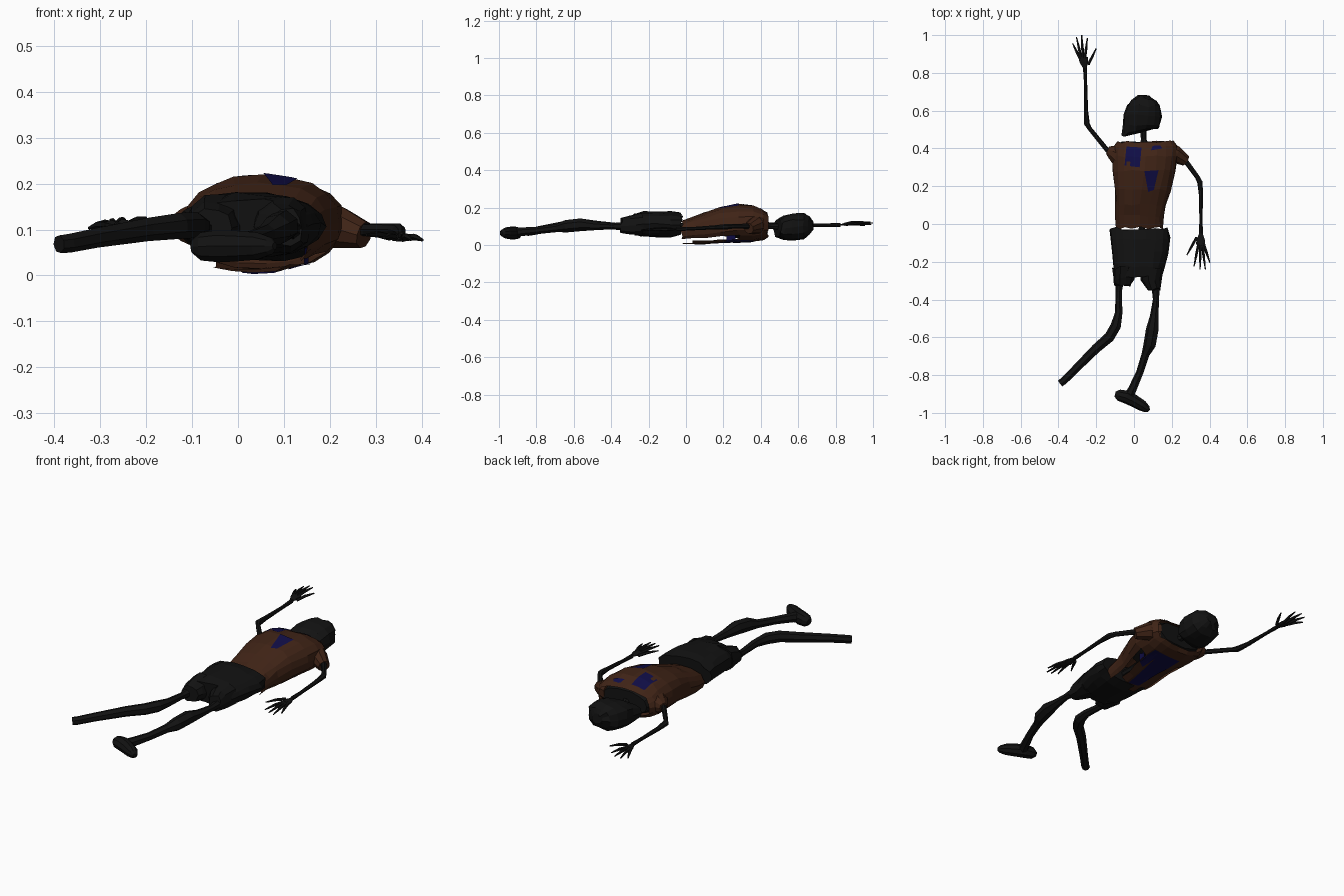
import bpy, math, random
from mathutils import Vector
from mathutils.bvhtree import BVHTree

random.seed(4)


def material(name, rgb):
    m = bpy.data.materials.new(name)
    m.diffuse_color = (*rgb, 1)
    return m


DARK = material("charred", (0.006, 0.006, 0.006))
BROWN = material("brown_cloth", (0.05, 0.017, 0.008))
BLUE = material("blue_cloth", (0.005, 0.004, 0.06))


def build(name, verts, faces, mat):
    me = bpy.data.meshes.new(name)
    me.from_pydata(verts, [], faces)
    me.materials.append(mat)
    ob = bpy.data.objects.new(name, me)
    bpy.context.collection.objects.link(ob)
    return ob


def skin(rings, n):
    return [(r * n + i, r * n + (i + 1) % n, (r + 1) * n + (i + 1) % n, (r + 1) * n + i)
            for r in range(rings - 1) for i in range(n)]


def loft(name, sections, mat, n=16, jitter=0.003, caps=True, tilt=0.0, keep=None):
    """Rings across y: (y, centre x, centre z, half width, half height)."""
    verts = []
    for k, (y, cx, cz, rx, rz) in enumerate(sections):
        for i in range(n):
            a = math.tau * i / n
            c, s = math.cos(a), math.sin(a)
            x = rx * math.copysign(abs(c) ** 0.85, c)
            z = rz * math.copysign(abs(s) ** 0.85, s)
            j = [random.uniform(-jitter, jitter) for _ in range(3)]
            verts.append((cx + x + j[0], y + j[1] * 2 + (tilt * x if k == 0 else 0), cz + z + j[2]))
    faces = skin(len(sections), n)
    if keep:
        faces = [f for q, f in enumerate(faces) if keep(q // n, q % n)]
    if caps:
        faces += [tuple(range(n))[::-1], tuple(range(len(verts) - n, len(verts)))]
    return build(name, verts, faces, mat)


def tube(name, path, mat=DARK, n=7, flat=1.0):
    """Limb along points (x, y, z, radius)."""
    pts = [Vector(p[:3]) for p in path]
    verts = []
    for i, p in enumerate(pts):
        t = (pts[min(i + 1, len(pts) - 1)] - pts[max(i - 1, 0)]).normalized()
        u = t.cross(Vector((0, 0, 1))).normalized()
        w = u.cross(t)
        for k in range(n):
            a = math.tau * k / n
            verts.append(p + path[i][3] * (math.cos(a) * u + flat * math.sin(a) * w))
    faces = skin(len(pts), n) + [tuple(range(n))[::-1], tuple(range(len(verts) - n, len(verts)))]
    return build(name, verts, faces, mat)


# Torn shirt, open at hem, collar and along the lower sides
shirt_sections = [(-0.02, 0.03, 0.07, 0.125, 0.06), (0.04, 0.03, 0.08, 0.13, 0.071),
                  (0.10, 0.035, 0.092, 0.135, 0.083), (0.18, 0.045, 0.107, 0.147, 0.096),
                  (0.28, 0.053, 0.115, 0.168, 0.102), (0.36, 0.058, 0.113, 0.172, 0.098),
                  (0.41, 0.06, 0.108, 0.17, 0.083), (0.435, 0.06, 0.107, 0.15, 0.066)]


def shirt_keep(row, i):
    s = math.sin(math.tau * (i + 0.5) / 20)
    side_gap = row < 4 and -0.8 < s < -0.5
    hem_tear = row < 1 and s < -0.8 and i != 14
    return not (side_gap or hem_tear)


shirt = loft("shirt", shirt_sections, BROWN, 20, 0.004, False, keep=shirt_keep)
tube("right_sleeve", [(0.17, 0.38, 0.11, 0.06), (0.22, 0.37, 0.105, 0.047),
                      (0.275, 0.335, 0.088, 0.03)], BROWN, 9)
tube("left_sleeve", [(-0.07, 0.35, 0.11, 0.06), (-0.115, 0.38, 0.11, 0.04),
                     (-0.14, 0.39, 0.11, 0.022)], BROWN, 9)

# Blue scraps laid on the shirt surface
tree = BVHTree.FromPolygons([v.co for v in shirt.data.vertices],
                            [tuple(p.vertices) for p in shirt.data.polygons])


def patch(name, corners, top=True, n=6):
    a, b, c, d = [Vector(p) for p in corners]
    verts, sign = [], 1 if top else -1
    for j in range(n + 1):
        for i in range(n + 1):
            u, v = i / n, j / n
            q = a.lerp(b, u).lerp(d.lerp(c, u), v)
            hit = tree.ray_cast(Vector((q.x, q.y, sign)), Vector((0, 0, -sign)))[0]
            z = hit.z if hit and abs(hit.z - 0.1) > 0.04 else (0.19 if top else 0.025)
            verts.append((q.x, q.y, z + sign * 0.003))
    m = n + 1
    build(name, verts, [(j * m + i, j * m + i + 1, (j + 1) * m + i + 1, (j + 1) * m + i)
                        for j in range(n) for i in range(n)], BLUE)


patch("upper_back_patch", [(-0.05, 0.31), (0.03, 0.3), (0.04, 0.405), (-0.04, 0.41)])
patch("middle_back_patch", [(0.075, 0.17), (0.105, 0.18), (0.13, 0.285), (0.055, 0.28)])
patch("collar_patch", [(0.09, 0.39), (0.15, 0.4), (0.14, 0.415), (0.1, 0.415)])
patch("chest_strip", [(0.01, 0.05), (0.07, 0.04), (0.12, 0.36), (0.0, 0.36)], False)
patch("chest_side_patch", [(0.11, 0.2), (0.15, 0.22), (0.16, 0.36), (0.11, 0.36)], False)

# Body inside the shirt
loft("ribcage", [(0.14, 0.045, 0.11, 0.08, 0.05), (0.24, 0.05, 0.115, 0.13, 0.075),
                 (0.36, 0.058, 0.112, 0.15, 0.08), (0.432, 0.06, 0.107, 0.13, 0.055)], DARK, 14)
tube("spine", [(0.04, -0.06, 0.1, 0.018), (0.042, 0.05, 0.1, 0.016), (0.045, 0.18, 0.11, 0.018)])
tube("neck", [(0.055, 0.41, 0.105, 0.026), (0.05, 0.45, 0.1, 0.015), (0.047, 0.53, 0.097, 0.02)])
loft("head", [(0.49, 0.035, 0.09, 0.1, 0.048), (0.525, 0.04, 0.092, 0.1, 0.066),
              (0.575, 0.045, 0.097, 0.1, 0.075), (0.625, 0.05, 0.1, 0.09, 0.07),
              (0.655, 0.053, 0.102, 0.065, 0.05), (0.676, 0.053, 0.105, 0.03, 0.025)],
     DARK, 14, 0.004, tilt=0.22)

# Ragged shorts
loft("shorts", [(-0.025, 0.027, 0.11, 0.158, 0.06), (-0.08, 0.03, 0.11, 0.158, 0.068),
                (-0.15, 0.03, 0.111, 0.148, 0.07), (-0.22, 0.025, 0.11, 0.138, 0.068),
                (-0.275, 0.022, 0.108, 0.125, 0.055)], DARK, 18, 0.005)
loft("left_short_leg", [(-0.23, -0.05, 0.11, 0.064, 0.065), (-0.29, -0.058, 0.106, 0.055, 0.052),
                        (-0.322, -0.06, 0.103, 0.046, 0.042)], DARK, 10, 0.005)
loft("right_short_leg", [(-0.23, 0.095, 0.11, 0.065, 0.065), (-0.3, 0.093, 0.106, 0.055, 0.05),
                         (-0.345, 0.105, 0.103, 0.035, 0.04)], DARK, 10, 0.005)

# Legs
tube("left_leg", [(-0.075, -0.28, 0.1, 0.028), (-0.08, -0.36, 0.1, 0.017), (-0.08, -0.47, 0.108, 0.021),
                  (-0.095, -0.54, 0.11, 0.029), (-0.13, -0.6, 0.108, 0.029), (-0.2, -0.66, 0.1, 0.026),
                  (-0.31, -0.77, 0.082, 0.022), (-0.37, -0.83, 0.07, 0.021), (-0.39, -0.845, 0.068, 0.02)])
tube("right_leg", [(0.115, -0.3, 0.1, 0.026), (0.117, -0.4, 0.1, 0.017), (0.108, -0.49, 0.102, 0.024),
                   (0.098, -0.56, 0.108, 0.035), (0.084, -0.64, 0.1, 0.034), (0.062, -0.69, 0.09, 0.022),
                   (0.03, -0.79, 0.078, 0.02), (-0.01, -0.88, 0.07, 0.024), (-0.025, -0.91, 0.066, 0.028)])
tube("right_shoe", [(-0.1, -0.9, 0.063, 0.014), (-0.08, -0.905, 0.063, 0.031), (-0.04, -0.915, 0.064, 0.036),
                    (0.0, -0.935, 0.064, 0.034), (0.045, -0.962, 0.064, 0.03),
                    (0.07, -0.98, 0.064, 0.02), (0.08, -0.988, 0.064, 0.008)], n=9)


# Arms with hands
def arm(side, path, palm, tips):
    tube(side + "_arm", path)
    w, k = Vector(path[-1][:3]), Vector(palm)
    tube(side + "_palm", [(*w, 0.01), (*w.lerp(k, 0.6), 0.024), (*k, 0.026)], flat=0.35)
    for i, tip in enumerate(tips):
        t = Vector(tip)
        off = Vector(((t.x - k.x) * 0.3, 0, 0))
        start = w.lerp(k, 0.35 if i == len(tips) - 1 else 0.85) + off
        mid = start.lerp(t, 0.5) + Vector((0, 0, 0.004))
        tube(f"{side}_finger_{i + 1}", [(*start, 0.008), (*mid, 0.0075), (*t, 0.003)], n=5)


arm("left", [(-0.1, 0.35, 0.11, 0.018), (-0.15, 0.4, 0.11, 0.013), (-0.235, 0.505, 0.108, 0.012),
             (-0.25, 0.53, 0.107, 0.016), (-0.255, 0.6, 0.105, 0.012), (-0.257, 0.75, 0.106, 0.009),
             (-0.26, 0.825, 0.108, 0.011)], (-0.27, 0.88, 0.112),
    [(-0.325, 0.955, 0.103), (-0.305, 0.99, 0.11), (-0.277, 1.0, 0.117), (-0.247, 0.985, 0.122),
     (-0.2, 0.93, 0.125)])
arm("right", [(0.23, 0.36, 0.1, 0.02), (0.28, 0.325, 0.1, 0.014), (0.335, 0.25, 0.1, 0.013),
              (0.35, 0.22, 0.098, 0.015), (0.355, 0.15, 0.094, 0.011), (0.355, 0.02, 0.086, 0.009),
              (0.355, -0.05, 0.084, 0.011)], (0.354, -0.11, 0.082),
    [(0.402, -0.205, 0.077), (0.378, -0.24, 0.078), (0.35, -0.24, 0.08), (0.318, -0.225, 0.082),
     (0.28, -0.165, 0.088)])
